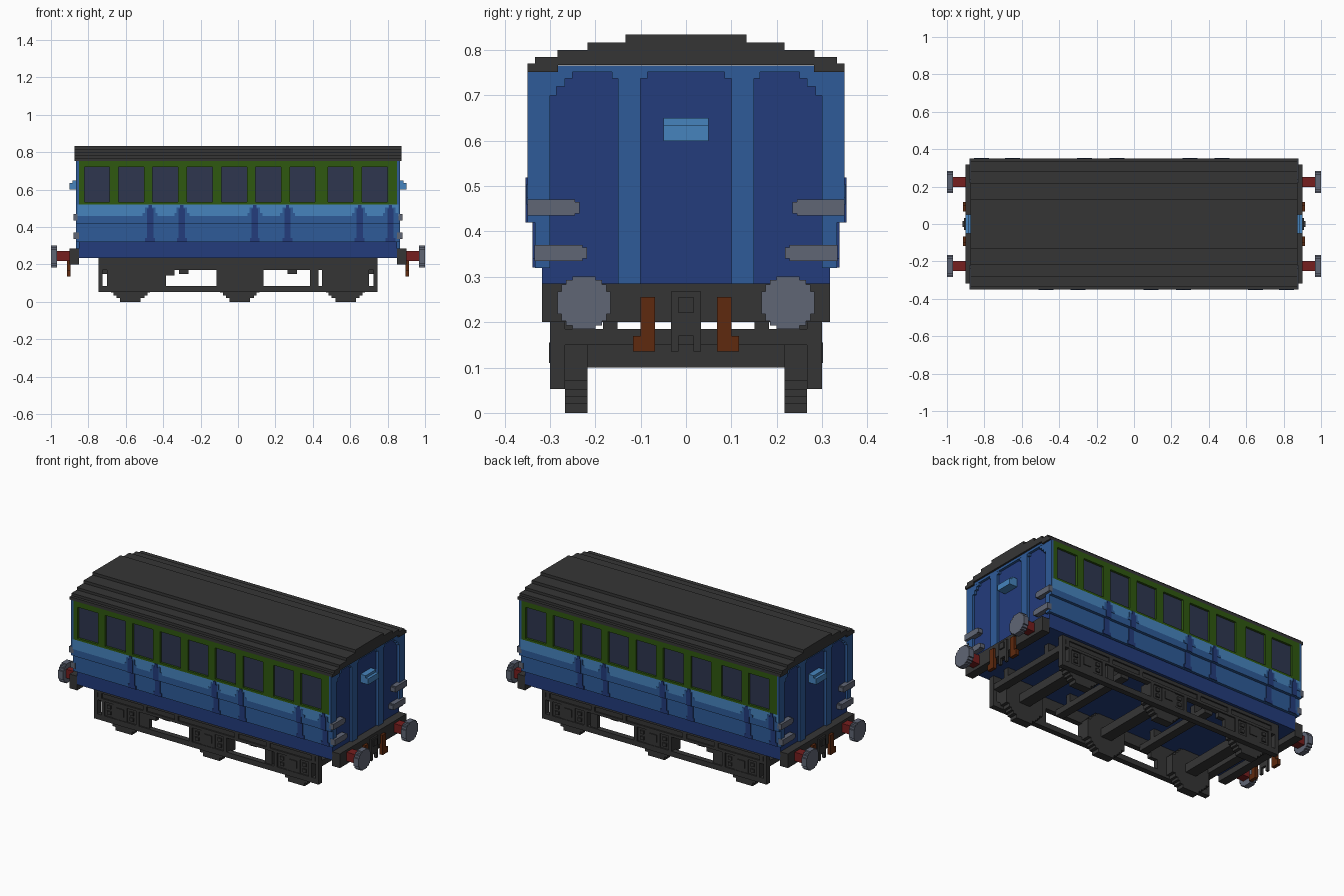
import bpy
import bmesh
from mathutils import Matrix, Vector

if "Cube" in bpy.data.objects:
    bpy.data.objects.remove(bpy.data.objects["Cube"], do_unlink=True)


def material(name, r, g, b):
    def lin(c):
        c /= 255
        return c / 12.92 if c <= 0.04045 else ((c + 0.055) / 1.055) ** 2.4
    m = bpy.data.materials.new(name)
    col = (lin(r), lin(g), lin(b), 1)
    m.diffuse_color = col
    m.use_nodes = True
    m.node_tree.nodes["Principled BSDF"].inputs["Base Color"].default_value = col
    return m


CHARCOAL = material("charcoal", 53, 53, 53)
LIGHT = material("light blue", 70, 132, 190)
MID = material("mid blue", 46, 91, 152)
NAVY = material("navy blue", 35, 60, 124)
GREEN = material("green", 47, 88, 16)
GLASS = material("window glass", 46, 54, 79)
GREY = material("steel grey", 96, 102, 117)
RED = material("red", 118, 30, 30)
BROWN = material("brown", 94, 41, 14)

ONE = [(1, 1)]                                  # as given
TURN = [(1, 1), (-1, -1)]                       # half turn about z
QUAD = [(1, 1), (-1, 1), (1, -1), (-1, -1)]     # all four corners
ENDS = [(1, 1), (-1, 1)]
SIDES = [(1, 1), (1, -1)]


def part(name, mat, boxes, copies=ONE):
    """One mesh from boxes (x0, x1, y0, y1, z0, z1), repeated by sign pairs."""
    bm = bmesh.new()
    for sx, sy in copies:
        for x0, x1, y0, y1, z0, z1 in boxes:
            mid = Vector(((x0 + x1) / 2 * sx, (y0 + y1) / 2 * sy, (z0 + z1) / 2))
            size = (x1 - x0, y1 - y0, z1 - z0, 1)
            bmesh.ops.create_cube(bm, size=1, matrix=Matrix.Translation(mid) @ Matrix.Diagonal(size))
    mesh = bpy.data.meshes.new(name)
    bm.to_mesh(mesh)
    bm.free()
    mesh.materials.append(mat)
    ob = bpy.data.objects.new(name, mesh)
    bpy.context.collection.objects.link(ob)
    return ob


# Roof: stepped layers of half-width and height
roof = [(-.875, .875, -w, w, z0, z1) for w, z0, z1 in
        [(.35, .767, .77), (.333, .767, .785), (.283, .78, .8), (.217, .795, .817), (.133, .81, .834)]]
roof += [(-.875, .875, s * .316 - .034, s * .316 + .034, .752, .769) for s in (-1, 1)]
part("roof", CHARCOAL, roof)

# Body core and floor
part("body", NAVY, [(-.85, .85, -.317, .317, .235, .33), (-.85, .85, -.322, .322, .32, .766)])

# Side panels below the windows
part("lower_side_panels", MID, [(-.852, .852, -.333, -.315, .32, .42),
                                (-.858, .858, -.35, -.315, .42, .46)], SIDES)
part("waist_band", LIGHT, [(-.858, .858, -.35, -.315, .46, .52)], SIDES)

# Dark door edge strips with rounded surrounds and flared feet
strips, surrounds = [], []
for x in (-.47, -.30, .09, .265, .65, .815):
    surrounds += [(x - .04, x + .04, -.352, -.34, .46, .475),
                  (x - .028, x + .028, -.352, -.34, .475, .505)]
    strips += [(x - .017, x + .017, -.354, -.34, .42, .5),
               (x - .009, x + .009, -.354, -.34, .5, .519),
               (x - .017, x + .017, -.338, -.32, .34, .42),
               (x - .026, x + .026, -.338, -.32, .321, .342)]
part("door_edge_surrounds", MID, surrounds, TURN)
part("door_edge_strips", NAVY, strips, TURN)

# Window frame and panes
centres = [-.754, -.571, -.388, -.205, -.021, .161, .345, .548, .73]
half = .068
edges = [-.85] + [e for c in centres for e in (c - half, c + half)] + [.85]
frame = [(-.85, .85, -.35, -.315, .72, .752), (-.85, .85, -.35, -.315, .52, .533)]
frame += [(edges[i], edges[i + 1], -.35, -.315, .533, .72) for i in range(0, len(edges), 2)]
part("window_frames", GREEN, frame, TURN)
part("window_panes", GLASS, [(c - half, c + half, -.337, -.32, .533, .72) for c in centres], TURN)

# End walls: corner columns, ribs and stepped panel corners
part("end_columns", MID, [
    (.848, .865, .30, .35, .42, .752), (.852, .865, .30, .333, .32, .42),
    (.848, .865, .10, .15, .285, .766), (.848, .865, 0, .333, .752, .766),
    (.848, .864, .285, .301, .70, .753), (.848, .864, .267, .286, .72, .753),
    (.848, .864, .25, .268, .737, .753), (.848, .864, .149, .163, .737, .753),
    (.848, .864, .085, .101, .737, .753)], QUAD)
part("lamp_bracket", LIGHT, [(.845, .885, -.05, .05, .60, .65),
                             (.88, .902, -.05, .05, .60, .635)], ENDS)
part("end_handrails", GREY, [
    (.85, .88, .245, .35, .435, .47), (.85, .88, .235, .246, .44, .465),
    (.85, .88, .228, .334, .335, .37), (.85, .88, .218, .229, .34, .365)], QUAD)

# Buffer beams, buffers, hoses and couplings
part("buffer_beams", CHARCOAL, [(.849, .9, -.317, .317, .2, .285)], ENDS)
part("buffer_shafts", RED, [(.895, .97, .199, .252, .218, .271)], QUAD)
disc = [(.967, 1.0, .225 - a, .225 + a, .243 - b, .243 + b)
        for a, b in [(.058, .025), (.05, .04), (.04, .05), (.025, .058)]]
part("buffer_heads", GREY, disc, QUAD)
part("brake_hoses", BROWN, [(.895, .915, .068, .1, .135, .255),
                            (.895, .915, .068, .117, .135, .17)], QUAD)
part("coupling_hooks", CHARCOAL, [
    (.895, .91, -.033, .033, .17, .268), (.905, .918, -.017, .017, .22, .255),
    (.895, .91, -.033, -.017, .135, .17), (.895, .91, .017, .033, .135, .17)], ENDS)

# Side frames with openings and axle boxes
wheels = (-.575, .01, .575)
y0, y1 = -.292, -.267
side = [(-.747, .747, -.3, y1, .215, .236), (-.747, .747, y0, y1, .18, .22),
        (-.747, .747, -.3, y1, .17, .186), (-.747, .747, -.3, y1, .053, .085)]
for x in (-.736, .736):
    side.append((x - .011, x + .011, -.3, y1, .06, .23))
for x in (-.71, -.41, -.2, .2, .41, .71):
    side.append((x - .012, x + .012, -.3, y1, .18, .22))
for x in wheels:
    side += [(x - .125, x + .125, y0, y1, .08, .18),
             (x - .125, x - .105, -.3, y1, .08, .18), (x + .105, x + .125, -.3, y1, .08, .18),
             (x - .045, x + .045, -.297, y1, .08, .175), (x - .025, x + .025, -.302, y1, .11, .155)]
    for sx in (-.075, .075):
        for z in (.11, .145):
            side.append((x + sx - .012, x + sx + .012, -.3, y1, z - .01, z + .01))
side += [(-.45, -.385, y0, y1, .08, .18), (-.39, -.34, y0, y1, .142, .18),
         (.385, .43, y0, y1, .08, .18)]
part("side_frames", CHARCOAL, side, SIDES)

# Wheels: stepped discs
wheel_boxes = [(x - a, x + a, .217, .267, .125 - min(b, .125), min(.125 + b, .236))
               for x in wheels
               for a, b in [(.125, .055), (.105, .075), (.09, .09), (.075, .105), (.055, .125)]]
part("wheels", CHARCOAL, wheel_boxes, SIDES)

# Axles, cross beams and hangers
running = [(x - .035, x + .035, -.22, .22, .1, .15) for x in wheels]
for x in (-.72, -.29, .29, .72):
    running.append((x - .025, x + .025, -.27, .27, .15, .185))
    running += [(x - .025, x + .025, s * .167 - .016, s * .167 + .016, .18, .236) for s in (-1, 1)]
part("axles_and_cross_beams", CHARCOAL, running)
